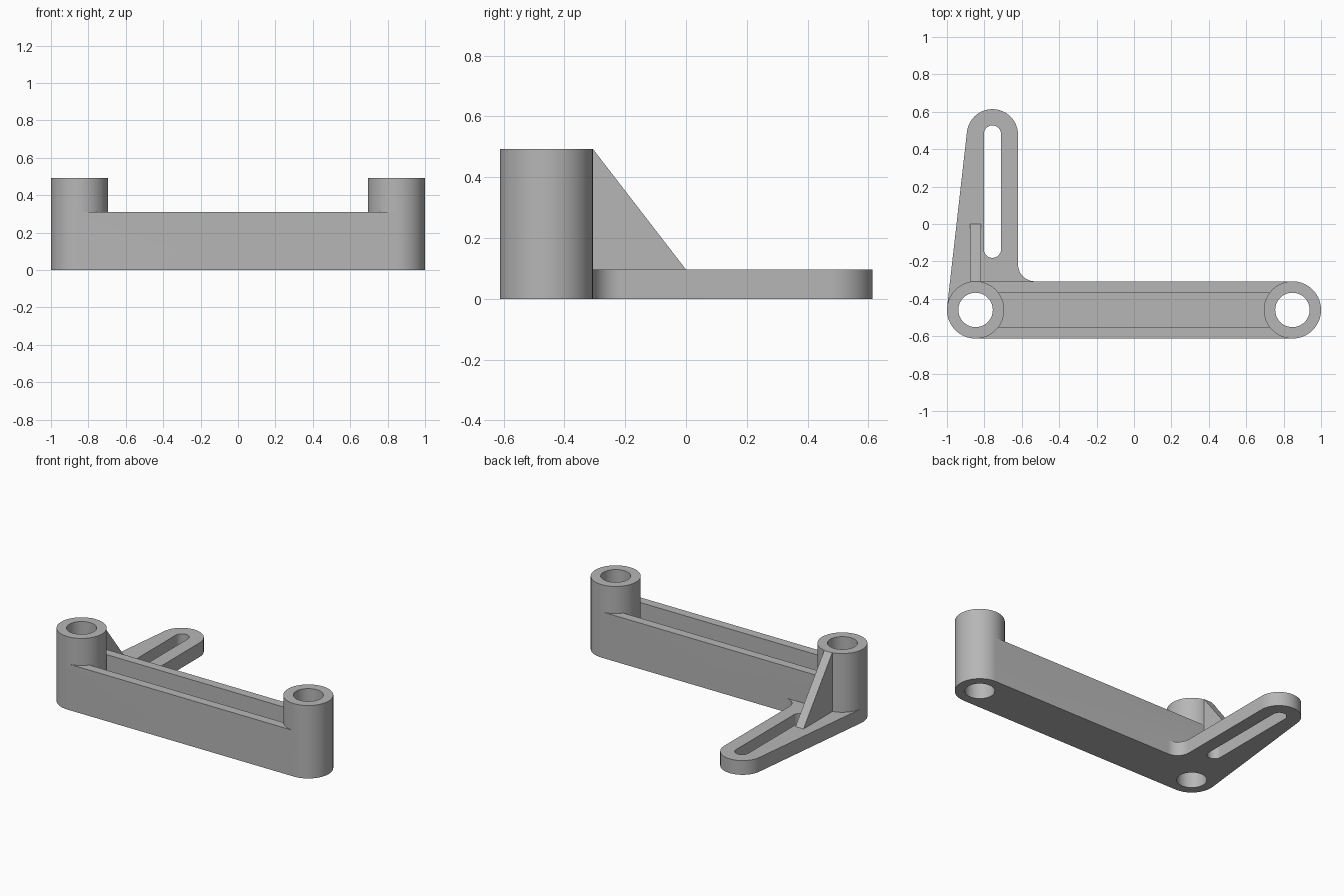
import bpy, bmesh, math
from mathutils import Vector

if "Cube" in bpy.data.objects:
    bpy.data.objects.remove(bpy.data.objects["Cube"])

POST_X, POST_Y, POST_R, BORE_R = 0.847, -0.4595, 0.153, 0.092
POST_H, BAR_H, ARM_H = 0.493, 0.31, 0.096
BACK_Y = POST_Y + POST_R
SLOT_X, TIP_Y, TIP_R = -0.757, 0.477, 0.137

grey = bpy.data.materials.new("plain_grey")
grey.use_nodes = True
colour = (0.47, 0.47, 0.47, 1)
grey.diffuse_color = colour
grey.node_tree.nodes["Principled BSDF"].inputs["Base Color"].default_value = colour


def arc(cx, cy, r, start, end, steps):
    """Points on an arc, angles in degrees."""
    angles = [math.radians(start + (end - start) * i / steps) for i in range(steps + 1)]
    return [(cx + r * math.cos(a), cy + r * math.sin(a)) for a in angles]


def prism(name, points, offset):
    """Extrude a closed 3D outline along an offset."""
    bm = bmesh.new()
    face = bm.faces.new([bm.verts.new(p) for p in points])
    out = bmesh.ops.extrude_face_region(bm, geom=[face])
    moved = [v for v in out["geom"] if isinstance(v, bmesh.types.BMVert)]
    bmesh.ops.translate(bm, verts=moved, vec=Vector(offset))
    bmesh.ops.recalc_face_normals(bm, faces=bm.faces)
    mesh = bpy.data.meshes.new(name)
    bm.to_mesh(mesh)
    bm.free()
    mesh.materials.append(grey)
    obj = bpy.data.objects.new(name, mesh)
    bpy.context.collection.objects.link(obj)
    return obj


def upright(name, outline, bottom, top):
    return prism(name, [(x, y, bottom) for x, y in outline], (0, 0, top - bottom))


def rect(x, y0, y1):
    return [(-x, y0), (x, y0), (x, y1), (-x, y1)]


def combine(body, tool, operation):
    """Apply a boolean and discard the tool."""
    mod = body.modifiers.new(operation, "BOOLEAN")
    mod.operation, mod.object, mod.solver = operation, tool, "EXACT"
    bpy.context.view_layer.objects.active = body
    bpy.ops.object.modifier_apply(modifier=mod.name)
    bpy.data.objects.remove(tool)


# Channel-shaped bar
body = upright("bracket", rect(POST_X, POST_Y - POST_R, BACK_Y), 0, BAR_H)
groove = upright("groove", rect(POST_X, POST_Y - BORE_R, POST_Y + BORE_R), ARM_H, BAR_H + 0.1)
combine(body, groove, "DIFFERENCE")

# End posts
for side in (-1, 1):
    circle = arc(side * POST_X, POST_Y, POST_R, 0, 360, 80)[:-1]
    combine(body, upright("post", circle, 0, POST_H), "UNION")

# Slotted arm, its outer edge tangent to the post and the tip
along = Vector((SLOT_X + POST_X, TIP_Y - POST_Y))
tangent = math.degrees(math.atan2(along.y, along.x) + math.acos((POST_R - TIP_R) / along.length))
fillet = 0.09
inner_x = SLOT_X + TIP_R
outline = [(-POST_X, POST_Y), (inner_x + fillet, POST_Y)]
outline += arc(inner_x + fillet, BACK_Y + fillet, fillet, 270, 180, 14)
outline += arc(SLOT_X, TIP_Y, TIP_R, 0, tangent, 36)
outline += arc(-POST_X, POST_Y, POST_R, tangent, tangent, 1)[:1]
combine(body, upright("arm", outline, 0, ARM_H), "UNION")

slot = arc(SLOT_X, 0.481, 0.046, 0, 180, 24) + arc(SLOT_X, -0.135, 0.046, 180, 360, 24)
combine(body, upright("slot", slot, -0.1, ARM_H + 0.1), "DIFFERENCE")

# Triangular rib behind the post
rib_x, rib_w = -0.878, 0.06
foot_y = POST_Y + POST_R * 0.85
rib = [(rib_x, y, z) for y, z in
       ((foot_y, 0.05), (0, 0.05), (0, ARM_H), (BACK_Y, POST_H), (foot_y, POST_H))]
combine(body, prism("rib", rib, (rib_w, 0, 0)), "UNION")

# Bores through the posts
for side in (-1, 1):
    circle = arc(side * POST_X, POST_Y, BORE_R, 0, 360, 64)[:-1]
    combine(body, upright("bore", circle, -0.1, POST_H + 0.1), "DIFFERENCE")

# Smooth round walls, keep crisp rims
bpy.ops.object.select_all(action="DESELECT")
body.select_set(True)
bpy.context.view_layer.objects.active = body
bpy.ops.object.shade_smooth_by_angle(angle=math.radians(25))
